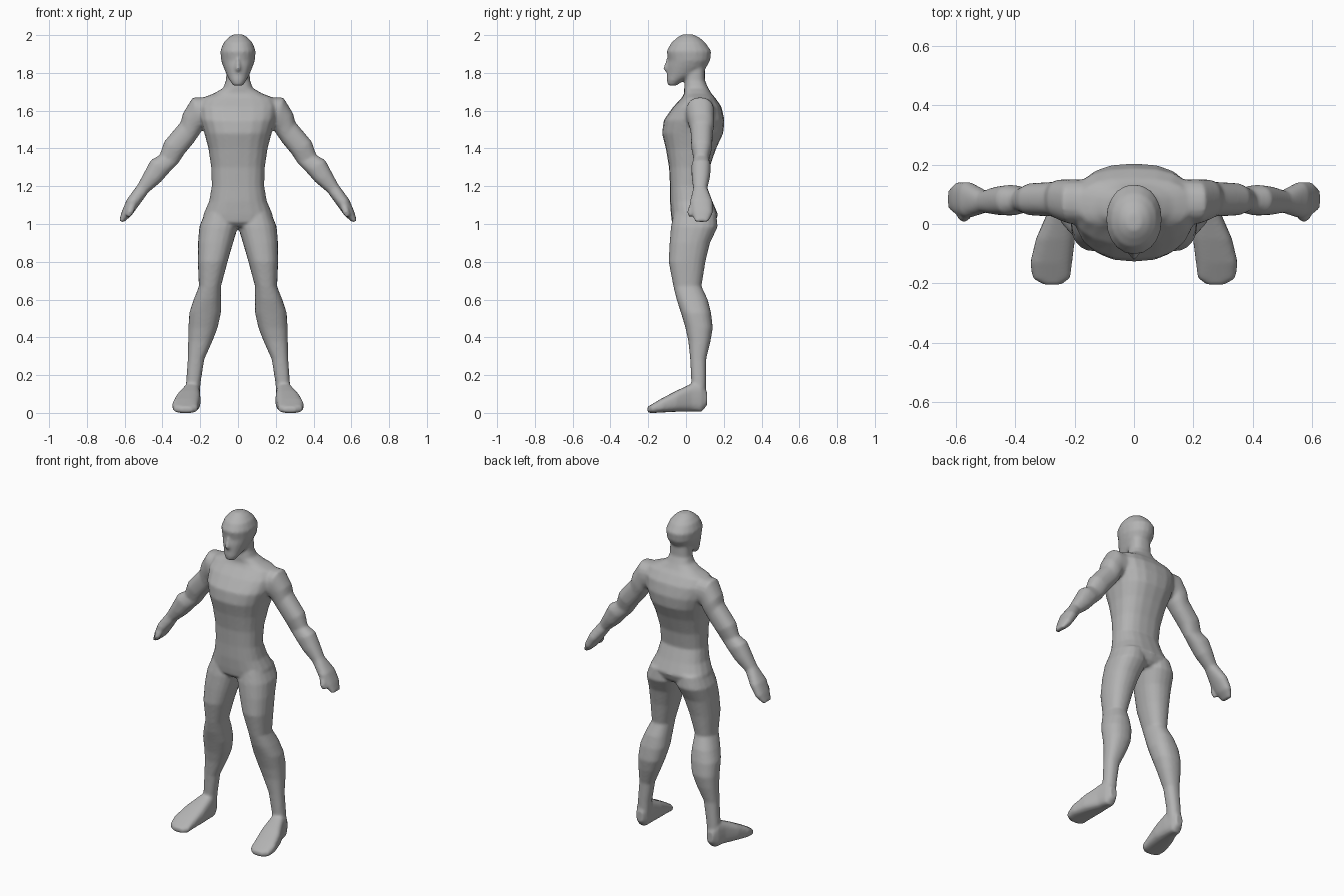
import bpy, bmesh, math
from mathutils import Vector

bm = bmesh.new()


def loft(rings, p=2.3, n=20):
    """Skin a closed solid over rings given as (centre, u, v) superellipses."""
    loops = []
    for c, u, v in rings:
        loop = []
        for i in range(n):
            a = 2 * math.pi * i / n
            ca, sa = math.cos(a), math.sin(a)
            k = math.copysign(abs(ca) ** (2 / p), ca)
            m = math.copysign(abs(sa) ** (2 / p), sa)
            loop.append(bm.verts.new(c + u * k + v * m))
        loops.append(loop)
    for a, b in zip(loops, loops[1:]):
        for i in range(n):
            j = (i + 1) % n
            bm.faces.new((a[i], a[j], b[j], b[i]))
    bm.faces.new(loops[0][::-1])
    bm.faces.new(loops[-1])


def tilted(s, xo, zo, xi, zi, y0, y1):
    """Ring from its outer and inner points in front view and its y range."""
    o, i = Vector((s * xo, 0, zo)), Vector((s * xi, 0, zi))
    return ((o + i) / 2 + Vector((0, (y0 + y1) / 2, 0)),
            (o - i) / 2, Vector((0, (y1 - y0) / 2, 0)))


def level(z, w, y0, y1):
    """Horizontal ring centred on x = 0."""
    return tilted(1, w, z, -w, z, y0, y1)


def upright(s, y, x0, x1, z0, z1):
    """Ring facing along y, for the foot."""
    return (Vector((s * (x0 + x1) / 2, y, (z0 + z1) / 2)),
            Vector((s * (x1 - x0) / 2, 0, 0)), Vector((0, 0, (z1 - z0) / 2)))


# Torso and neck: height, half width, front, back
loft([level(*r) for r in (
    (.985, .10, -.05, .13), (1.01, .17, -.075, .155), (1.05, .184, -.08, .17),
    (1.12, .153, -.085, .14), (1.2, .139, -.085, .11), (1.3, .142, -.09, .125),
    (1.4, .157, -.107, .16), (1.48, .178, -.127, .197), (1.55, .2, -.118, .204),
    (1.62, .21, -.068, .188), (1.668, .19, -.022, .155), (1.69, .13, -.01, .135),
    (1.72, .078, -.01, .118), (1.76, .064, -.006, .1), (1.85, .06, 0, .1))], 2.5)

# Head
loft([level(*r) for r in (
    (1.733, .026, -.095, -.05), (1.76, .044, -.102, -.01), (1.79, .06, -.101, .06),
    (1.83, .077, -.1, .108), (1.865, .089, -.094, .128), (1.915, .094, -.103, .134),
    (1.96, .077, -.078, .103), (1.987, .052, -.047, .072), (2.004, .024, -.02, .035))], 2.1)

# Nose
loft([level(*r) for r in (
    (1.875, .009, -.103, -.07), (1.82, .017, -.122, -.07), (1.803, .014, -.105, -.07))], 2)

for s in (-1, 1):
    # Arm and hand
    loft([tilted(s, *r) for r in (
        (.12, 1.67, .12, 1.53, 0, .15), (.24, 1.67, .19, 1.5, 0, .15),
        (.292, 1.585, .2, 1.48, .015, .15), (.303, 1.54, .235, 1.43, .025, .142),
        (.39, 1.437, .285, 1.37, .028, .138), (.415, 1.365, .317, 1.32, .04, .122),
        (.463, 1.337, .363, 1.274, .028, .132), (.497, 1.272, .408, 1.223, .03, .127),
        (.532, 1.207, .474, 1.168, .038, .112), (.588, 1.131, .525, 1.098, .02, .142),
        (.614, 1.07, .565, 1.043, .03, .142), (.629, 1.018, .607, 1.008, .047, .118))])
    # Thumb
    loft([tilted(s, *r) for r in (
        (.565, 1.14, .53, 1.12, .03, .07), (.588, 1.075, .553, 1.058, .006, .037),
        (.595, 1.046, .572, 1.034, .012, .034))], 2)
    # Leg
    loft([tilted(s, xo, z, xi, z, y0, y1) for z, xi, xo, y0, y1 in (
        (1.06, .01, .175, -.065, .16), (.985, .0, .205, -.08, .168),
        (.9, .026, .212, -.087, .127), (.8, .055, .213, -.092, .103),
        (.67, .09, .207, -.067, .082), (.6, .09, .235, -.05, .115),
        (.53, .09, .258, -.027, .133), (.45, .108, .263, -.003, .142),
        (.38, .135, .264, .012, .13), (.285, .178, .266, .022, .107),
        (.16, .198, .275, .028, .106), (.07, .205, .28, .03, .105))])
    # Foot
    loft([upright(s, *r) for r in (
        (.112, .22, .265, .04, .11), (.08, .206, .283, .005, .16),
        (.03, .2, .295, .008, .155), (-.05, .198, .33, .006, .118),
        (-.13, .208, .349, .002, .076), (-.182, .214, .342, -.001, .045),
        (-.204, .245, .305, .002, .032))], 3)

bmesh.ops.recalc_face_normals(bm, faces=bm.faces)
mesh = bpy.data.meshes.new("body")
bm.to_mesh(mesh)
bm.free()
body = bpy.data.objects.new("body", mesh)
bpy.context.collection.objects.link(body)

# Single grey colour
grey = bpy.data.materials.new("plain grey")
grey.diffuse_color = (.45, .45, .45, 1)
mesh.materials.append(grey)

# Fuse the parts into one skin and soften the joints
fuse = body.modifiers.new("fuse", 'REMESH')
fuse.mode = 'VOXEL'
fuse.voxel_size = .008
fuse.use_smooth_shade = True
soften = body.modifiers.new("soften", 'SMOOTH')
soften.factor = .5
soften.iterations = 6
